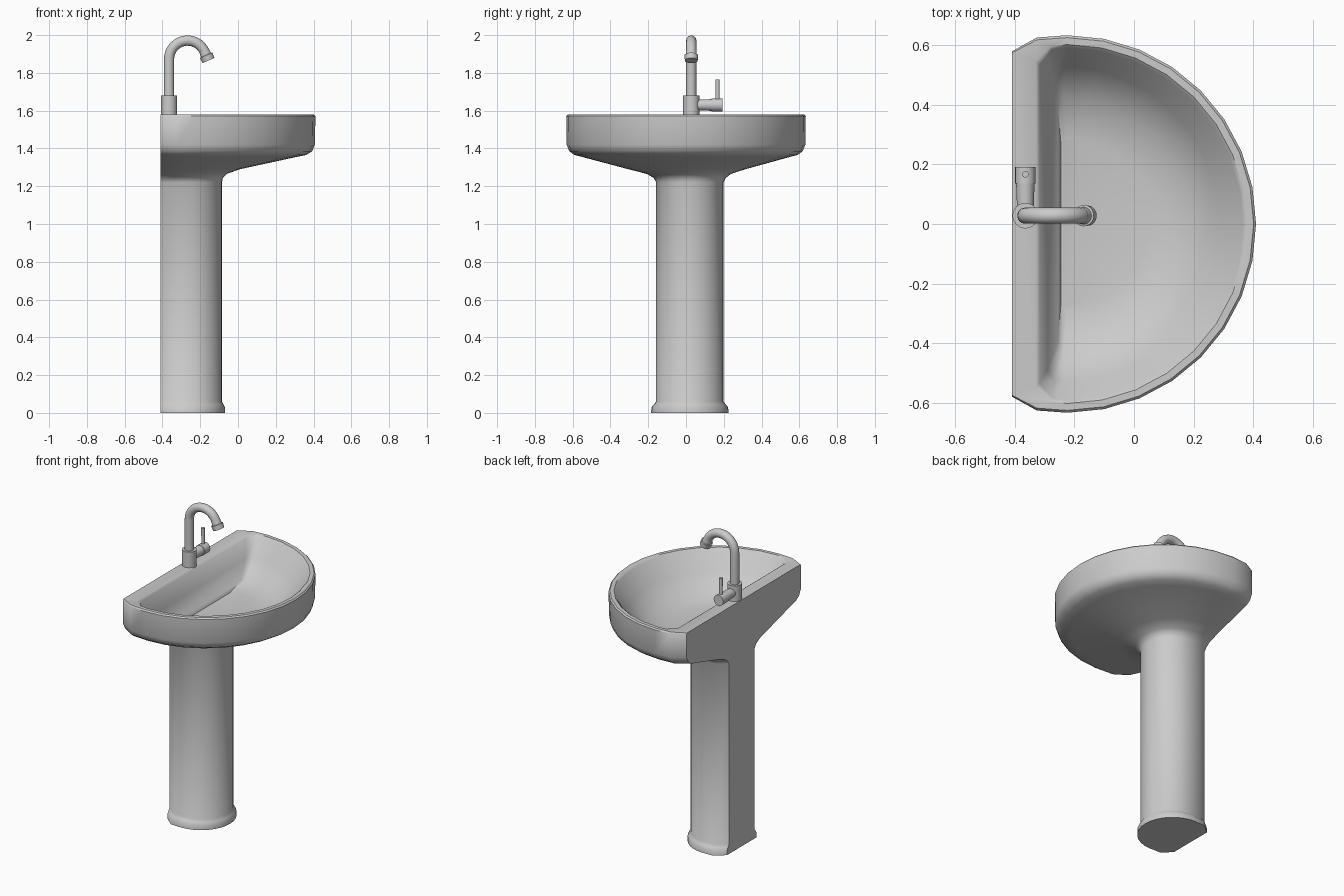
import bpy, bmesh, math
from mathutils import Vector

if "Cube" in bpy.data.objects:
    bpy.data.objects.remove(bpy.data.objects["Cube"])

BACK = -0.41


def finish(name, bm, angle=40):
    bmesh.ops.recalc_face_normals(bm, faces=bm.faces)
    me = bpy.data.meshes.new(name)
    bm.to_mesh(me)
    bm.free()
    ob = bpy.data.objects.new(name, me)
    bpy.context.collection.objects.link(ob)
    bpy.ops.object.select_all(action='DESELECT')
    ob.select_set(True)
    bpy.context.view_layer.objects.active = ob
    bpy.ops.object.shade_smooth_by_angle(angle=math.radians(angle))
    return ob


def loft(name, rings, angle=40):
    """Skin equal-length rings of points and cap both ends."""
    bm = bmesh.new()
    vs = [[bm.verts.new(p) for p in r] for r in rings]
    n = len(vs[0])
    for a, b in zip(vs, vs[1:]):
        for i in range(n):
            j = (i + 1) % n
            bm.faces.new((a[i], a[j], b[j], b[i]))
    bm.faces.new(vs[0])
    bm.faces.new(vs[-1])
    return finish(name, bm, angle)


def d_ring(z, front, w, b, cy=0.0, back=BACK):
    """D-shaped outline: round front, straight back of half width b."""
    cx = max(front - w, back + 0.02)
    pts = [(back, -b), (cx + (back - cx) * 0.55, -w * 0.6 - (w * 0.97) * 0.4)]
    for i in range(17):
        t = -math.pi / 2 + math.pi * i / 16
        pts.append((cx + (front - cx) * math.cos(t), w * math.sin(t)))
    pts += [(x, -y) for x, y in reversed(pts[:2])]
    return [(x, y + cy, z) for x, y in pts]


def turned(name, stations, sides=24, angle=40):
    """Tube along (point, radius) stations lying in a plane."""
    rings = []
    for i, (p, r) in enumerate(stations):
        p = Vector(p)
        a = Vector(stations[max(i - 1, 0)][0])
        c = Vector(stations[min(i + 1, len(stations) - 1)][0])
        q = (c - a).normalized()
        u = Vector((0, 1, 0)) if abs(q.y) < 0.5 else Vector((1, 0, 0))
        v = q.cross(u)
        rings.append([p + r * (u * math.cos(2 * math.pi * k / sides)
                               + v * math.sin(2 * math.pi * k / sides))
                      for k in range(sides)])
    return loft(name, rings, angle)


# pedestal and basin: foot, shaft, flared underside, rim, inner bowl
loft("basin_and_pedestal", [d_ring(*r) for r in [
    (0.00, -0.07, 0.205, 0.15, 0.02),
    (0.03, -0.07, 0.203, 0.15, 0.02),
    (0.045, -0.077, 0.19, 0.14, 0.02),
    (0.06, -0.085, 0.178, 0.13, 0.02),
    (1.22, -0.085, 0.178, 0.13, 0.02),
    (1.243, -0.08, 0.19, 0.145, 0.02),
    (1.265, -0.06, 0.222, 0.18, 0.015),
    (1.29, 0.01, 0.31, 0.26, 0.005),
    (1.355, 0.31, 0.55, 0.49),
    (1.365, 0.36, 0.59, 0.53),
    (1.385, 0.393, 0.618, 0.56),
    (1.42, 0.407, 0.632, 0.578),
    (1.572, 0.41, 0.634, 0.58),
    (1.58, 0.402, 0.626, 0.575),
    (1.58, 0.378, 0.603, 0.545, 0, -0.33),
    (1.57, 0.366, 0.592, 0.535, 0, -0.317),
    (1.46, 0.29, 0.53, 0.49, 0, -0.29),
    (1.365, 0.17, 0.425, 0.39, 0, -0.255),
    (1.34, 0.045, 0.285, 0.265, 0, -0.245),
]])

# tap body
X, Y = -0.365, 0.028
turned("tap_body", [((X, Y, 1.57), 0.043), ((X, Y, 1.68), 0.043)])

# gooseneck spout
R, zc = 0.098, 1.873
end = math.radians(24)
path = [((X, Y, 1.67), 0.027)]
for i in range(17):
    t = math.pi + (end - math.pi) * i / 16
    path.append(((X + R + R * math.cos(t), Y, zc + R * math.sin(t)), 0.027))
turned("spout", path)

# nozzle at the spout tip
tip = Vector(path[-1][0])
d = Vector((math.sin(end), 0, -math.cos(end)))
turned("nozzle", [(tip - d * 0.005, 0.027), (tip + d * 0.02, 0.029),
                  (tip + d * 0.022, 0.036), (tip + d * 0.052, 0.034)])

# handle arm, hub and lever
turned("handle_arm", [((X, Y, 1.63), 0.027), ((X, 0.136, 1.63), 0.031)])
turned("handle_hub", [((X, 0.136, 1.63), 0.034), ((X, 0.192, 1.63), 0.034)])
turned("lever", [((X, 0.167, 1.64), 0.01), ((X, 0.167, 1.765), 0.011)], 16)
